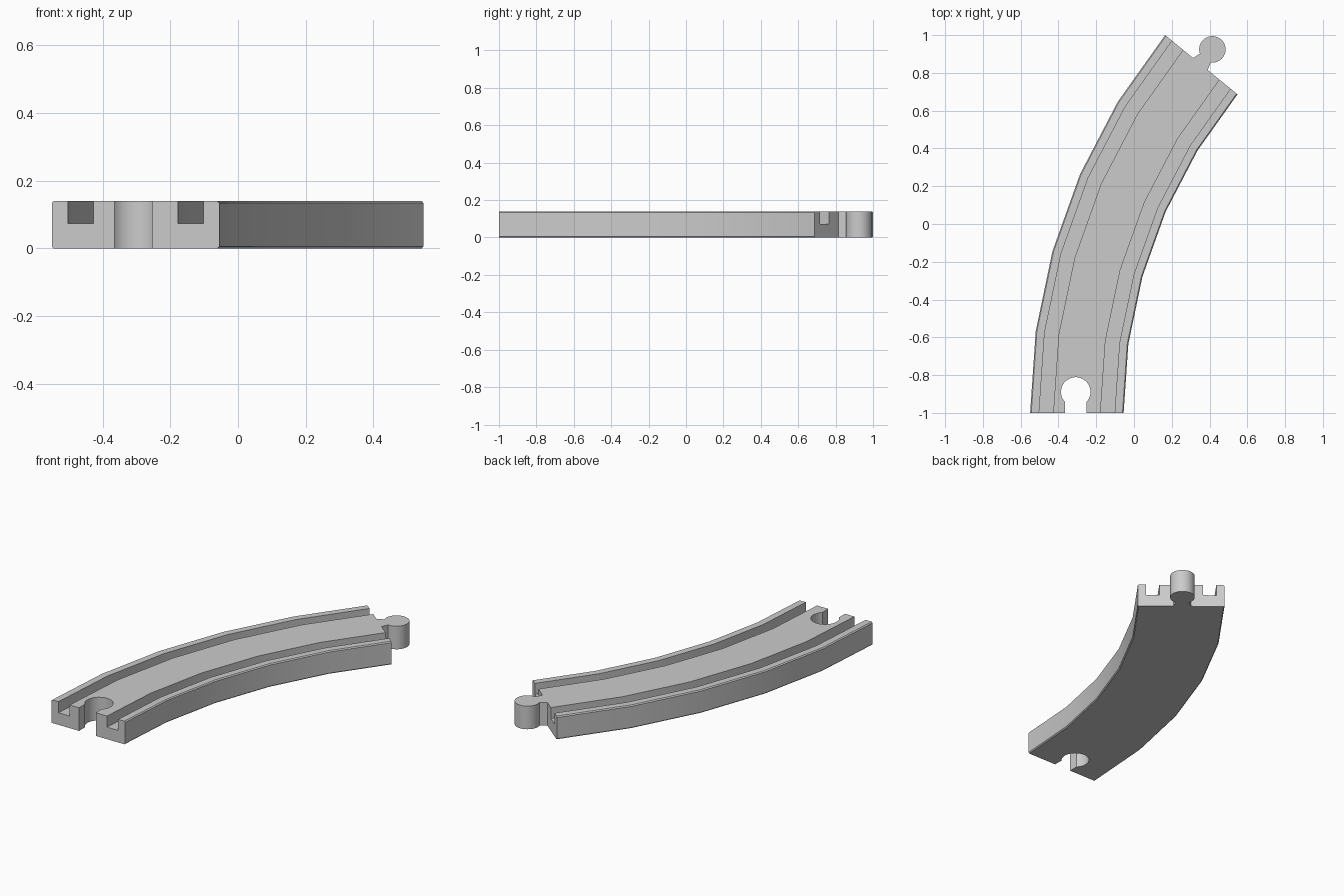
import bpy, bmesh, math

if "Cube" in bpy.data.objects:
    bpy.data.objects.remove(bpy.data.objects["Cube"])

H = 0.14                       # track thickness
CX, CY = 2.605, -1.0           # centre of the bend
R = 2.9075                     # centre-line radius
ANGLE = math.radians(39.34)
SEGS = 5


def finish(name, bm):
    bmesh.ops.recalc_face_normals(bm, faces=bm.faces)
    me = bpy.data.meshes.new(name)
    bm.to_mesh(me)
    bm.free()
    ob = bpy.data.objects.new(name, me)
    bpy.context.collection.objects.link(ob)
    return ob


def smooth(ob):
    bpy.ops.object.select_all(action='DESELECT')
    ob.select_set(True)
    bpy.context.view_layer.objects.active = ob
    bpy.ops.object.shade_smooth_by_angle(angle=math.radians(30))


def on_bend(side, ahead, a):
    """Point at angle a on the bend: side = towards inner edge, ahead = along the track."""
    r = R - side
    return (CX - r * math.cos(a) + ahead * math.sin(a),
            CY + r * math.sin(a) + ahead * math.cos(a))


def prism(name, outline, z0, z1):
    bm = bmesh.new()
    rings = [[bm.verts.new((x, y, z)) for x, y in outline] for z in (z0, z1)]
    n = len(outline)
    for ring in rings:
        bm.faces.new(ring)
    for i in range(n):
        j = (i + 1) % n
        bm.faces.new((rings[0][i], rings[0][j], rings[1][j], rings[1][i]))
    return finish(name, bm)


def keyhole(neck, radius, dist, base):
    """Outline of a round head on a neck, as (side, ahead) points."""
    a0 = math.asin(neck / radius)
    n = 40
    pts = []
    for i in range(n + 1):
        t = a0 + (2 * math.pi - 2 * a0) * i / n
        pts.append((radius * math.sin(t), dist - radius * math.cos(t)))
    return [base[0]] + pts + [base[1]]


# Track body: grooved cross-section swept around the bend
W, b, g0, g1, gz = 0.2475, 0.006, 0.125, 0.2, 0.073
half = [(W - b, 0), (W, b), (W, H - b), (W - b, H),
        (g1, H), (g1, gz), (g0, gz), (g0, H)]
profile = half + [(-s, z) for s, z in reversed(half)]
bm = bmesh.new()
rings = []
for k in range(SEGS + 1):
    a = ANGLE * k / SEGS
    rings.append([bm.verts.new((*on_bend(s, 0, a), z)) for s, z in profile])
for r0, r1 in zip(rings, rings[1:]):
    for i in range(len(profile)):
        j = (i + 1) % len(profile)
        bm.faces.new((r0[i], r0[j], r1[j], r1[i]))
bm.faces.new(rings[0])
bm.faces.new(rings[-1])
track = finish("track", bm)

# Socket cut into the starting end
OFF = -0.006
hole = keyhole(0.056, 0.078, 0.111, [(0.056, -0.1), (-0.056, -0.1)])
cutter = prism("socket_cutter", [on_bend(s + OFF, d, 0) for s, d in hole], -0.1, H + 0.1)
mod = track.modifiers.new("socket", 'BOOLEAN')
mod.operation = 'DIFFERENCE'
mod.solver = 'EXACT'
mod.object = cutter
bpy.context.view_layer.objects.active = track
bpy.ops.object.modifier_apply(modifier="socket")
bpy.data.objects.remove(cutter)
smooth(track)

# Round peg on a tapered neck at the far end
head = keyhole(0.037, 0.07, 0.1, [(0.05, 0), (-0.05, 0)])
peg = prism("peg", [on_bend(s + OFF, d, ANGLE) for s, d in head], 0, H)
smooth(peg)
